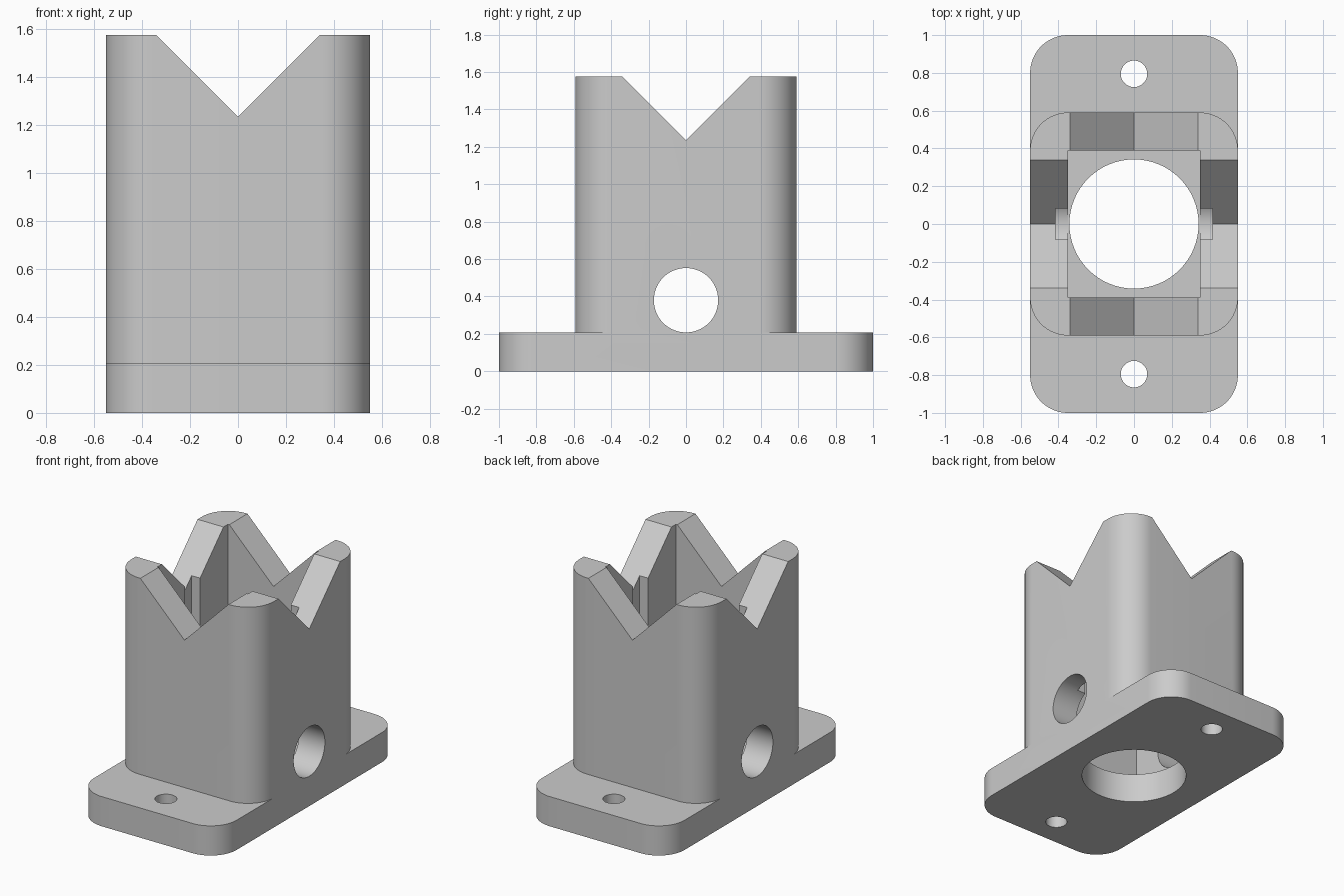
import bpy, bmesh
from math import pi, radians
from mathutils import Matrix, Vector

cube = bpy.data.objects.get("Cube")
if cube:
    bpy.data.objects.remove(cube)

BASE_TOP, TOP = 0.207, 1.575
HALF_X, HALF_Y = 0.55, 0.59

grey = bpy.data.materials.new("plain_grey")
grey.use_nodes = True
grey.diffuse_color = (0.6, 0.6, 0.6, 1)
grey.node_tree.nodes["Principled BSDF"].inputs["Base Color"].default_value = (0.6, 0.6, 0.6, 1)


def make_object(name, bm):
    bmesh.ops.recalc_face_normals(bm, faces=bm.faces)
    mesh = bpy.data.meshes.new(name)
    bm.to_mesh(mesh)
    bm.free()
    mesh.materials.append(grey)
    obj = bpy.data.objects.new(name, mesh)
    bpy.context.scene.collection.objects.link(obj)
    return obj


def box(name, low, high, radius=0):
    """Box between two corners, optionally with rounded upright edges."""
    low, high = Vector(low), Vector(high)
    bm = bmesh.new()
    bmesh.ops.create_cube(bm, size=1)
    bmesh.ops.scale(bm, vec=high - low, verts=bm.verts)
    bmesh.ops.translate(bm, vec=(low + high) / 2, verts=bm.verts)
    if radius:
        upright = [e for e in bm.edges
                   if abs(e.verts[0].co.z - e.verts[1].co.z) > 0.01]
        bmesh.ops.bevel(bm, geom=upright, offset=radius, segments=16,
                        profile=0.5, affect='EDGES')
    return make_object(name, bm)


def cylinder(name, centre, radius, length, axis='Z'):
    bm = bmesh.new()
    turn = Matrix.Rotation(pi / 2, 4, 'Y') if axis == 'X' else Matrix()
    bmesh.ops.create_cone(bm, cap_ends=True, segments=64, radius1=radius,
                          radius2=radius, depth=length,
                          matrix=Matrix.Translation(centre) @ turn)
    return make_object(name, bm)


def notch(name, axis):
    """V-shaped prism running along one horizontal axis."""
    bm = bmesh.new()
    half, rise = 0.44, 0.1
    profile = [(0, TOP - 0.34), (half, TOP + rise), (-half, TOP + rise)]
    place = (lambda u, v, z: (v, u, z)) if axis == 'X' else (lambda u, v, z: (u, v, z))
    face = bm.faces.new([bm.verts.new(place(u, -1, z)) for u, z in profile])
    extruded = bmesh.ops.extrude_face_region(bm, geom=[face])
    moved = [g for g in extruded['geom'] if isinstance(g, bmesh.types.BMVert)]
    bmesh.ops.translate(bm, vec=place(0, 2, 0), verts=moved)
    return make_object(name, bm)


def combine(target, tool, operation):
    mod = target.modifiers.new(tool.name, 'BOOLEAN')
    mod.operation, mod.solver, mod.object = operation, 'EXACT', tool
    bpy.context.view_layer.objects.active = target
    bpy.ops.object.modifier_apply(modifier=mod.name)
    bpy.data.objects.remove(tool)


# Flange plate and rounded tower as one solid
body = box("flanged_socket", (-HALF_X, -1, 0), (HALF_X, 1, BASE_TOP), 0.2)
tower = box("tower", (-HALF_X, -HALF_Y, 0.1), (HALF_X, HALF_Y, TOP), 0.2)
combine(body, tower, 'UNION')

# Rectangular cavity, round bore in the floor, cross hole and screw holes
cutters = [
    box("cavity", (-0.35, -0.39, BASE_TOP), (0.35, 0.39, 2)),
    cylinder("bore", (0, 0, 0.1), 0.342, 0.6),
    cylinder("cross_hole", (0, 0, 0.38), 0.172, 2, 'X'),
    notch("notch_along_x", 'X'),
    notch("notch_along_y", 'Y'),
    box("wall_slots", (-0.415, -0.082, 0.38), (0.415, 0.082, 2)),
]
cutters += [cylinder("screw_hole", (0, s * 0.795, 0.1), 0.07, 0.6) for s in (-1, 1)]
for cutter in cutters:
    combine(body, cutter, 'DIFFERENCE')

# Smooth curves with crisp edges
bpy.ops.object.select_all(action='DESELECT')
body.select_set(True)
bpy.context.view_layer.objects.active = body
bpy.ops.object.shade_smooth_by_angle(angle=radians(30))
